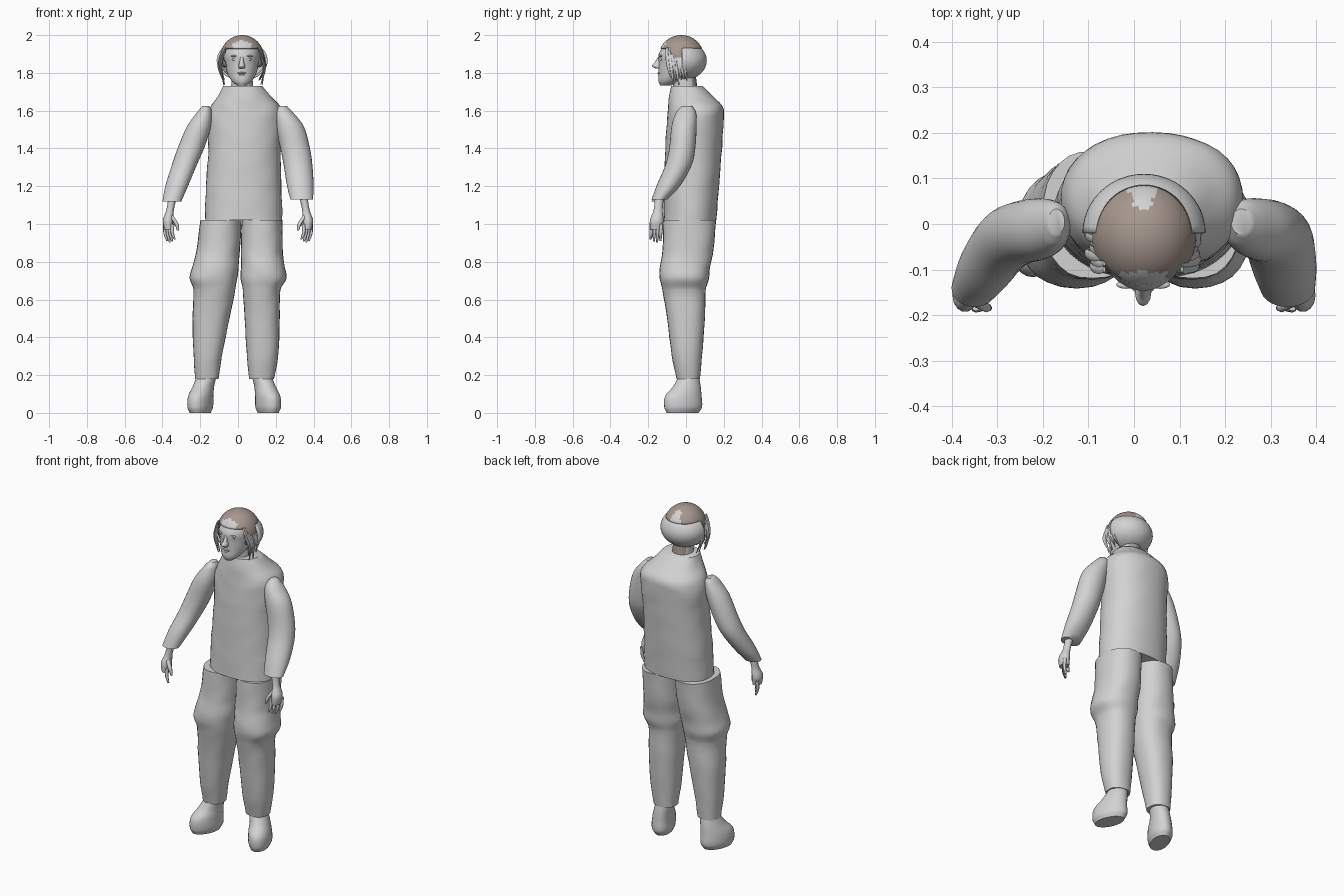
import bpy, bmesh, math, random
from mathutils import Vector, Matrix

cube = bpy.data.objects.get("Cube")
if cube:
    bpy.data.objects.remove(cube, do_unlink=True)
random.seed(4)
parts = []


def material(name, rgb):
    mat = bpy.data.materials.new(name)
    mat.use_nodes = True
    color = (*rgb, 1)
    mat.diffuse_color = color
    mat.node_tree.nodes["Principled BSDF"].inputs["Base Color"].default_value = color
    return mat


GREY = material("plain_grey", (.65, .65, .65))
BROWN = material("hair_brown", (.38, .31, .27))


def finish(name, bm, mats=(GREY,)):
    """Turn a bmesh into a named object."""
    bmesh.ops.recalc_face_normals(bm, faces=bm.faces[:])
    mesh = bpy.data.meshes.new(name)
    bm.to_mesh(mesh)
    bm.free()
    for mat in mats:
        mesh.materials.append(mat)
    obj = bpy.data.objects.new(name, mesh)
    bpy.context.collection.objects.link(obj)
    parts.append(obj)
    return obj


def smooth_stations(stations, steps):
    """Cubic interpolation of (x, y, z, rx, ry) stations along z."""
    pts = [Vector(s) for s in stations]
    last = len(pts) - 1

    def slope(i):
        a, b = pts[max(i - 1, 0)], pts[min(i + 1, last)]
        return (b - a) / (b[2] - a[2])

    out = []
    for i in range(last):
        p, q = pts[i], pts[i + 1]
        h = q[2] - p[2]
        for k in range(steps):
            t = k / steps
            s = t * t * (3 - 2 * t)
            out.append(p * (1 - s) + q * s + slope(i) * h * t * (1 - t) ** 2
                       - slope(i + 1) * h * t * t * (1 - t))
    return out + [pts[last]]


def loft(name, stations, sides=28, steps=4, power=2, turn=0, fold=0, mats=(GREY,)):
    """Skin horizontal superelliptic rings; fold adds soft cloth wrinkles."""
    bm = bmesh.new()
    rings = []
    for x, y, z, rx, ry in smooth_stations(stations, steps):
        ring = []
        for i in range(sides):
            a = math.tau * i / sides
            c, s = math.cos(a), math.sin(a)
            w = 1 + fold * math.sin(z * 45 + 2 * math.sin(3 * a)) * math.cos(2 * a + z * 9)
            dx = rx * w * math.copysign(abs(c) ** (2 / power), c)
            dy = ry * w * math.copysign(abs(s) ** (2 / power), s)
            ct, st = math.cos(turn), math.sin(turn)
            ring.append(bm.verts.new((x + dx * ct - dy * st, y + dx * st + dy * ct, z)))
        rings.append(ring)
    for low, high in zip(rings, rings[1:]):
        for i in range(sides):
            j = (i + 1) % sides
            bm.faces.new((low[i], low[j], high[j], high[i]))
    bm.faces.new(rings[0])
    bm.faces.new(rings[-1])
    return finish(name, bm, mats)


def ellipsoid(name, center, radii, keep=None, mats=(GREY,), segments=16):
    """Scaled sphere, optionally trimmed to the faces that pass a rule."""
    bm = bmesh.new()
    matrix = Matrix.Translation(center) @ Matrix.Diagonal((*radii, 1))
    bmesh.ops.create_uvsphere(bm, u_segments=segments, v_segments=segments // 2,
                              radius=1, matrix=matrix)
    if keep:
        gone = [f for f in bm.faces if not keep(f.calc_center_median())]
        bmesh.ops.delete(bm, geom=gone, context='FACES')
    return finish(name, bm, mats)


def paint(obj, rule):
    for face in obj.data.polygons:
        face.material_index = int(rule(face.center))


def thicken(obj, amount):
    mod = obj.modifiers.new("thickness", 'SOLIDIFY')
    mod.thickness = amount


# Jacket body with sloping shoulders and a flat collar
loft("torso", [(.03, .02, 1.02, .205, .14), (.03, .03, 1.2, .2, .145),
               (.035, .04, 1.4, .192, .15), (.04, .05, 1.56, .2, .15),
               (.04, .05, 1.62, .185, .145), (.035, .03, 1.67, .145, .12),
               (.025, .005, 1.73, .105, .085)], sides=40, power=2.2, fold=.012)

# Trouser legs with a baggy knee
loft("right_trouser", [(-.165, .012, .18, .062, .062), (-.16, .005, .3, .075, .08),
                       (-.143, 0, .5, .098, .1), (-.125, -.01, .65, .111, .115),
                       (-.13, -.01, .71, .125, .13), (-.12, -.005, .77, .123, .133),
                       (-.105, .01, .86, .115, .135), (-.09, .02, 1.02, .11, .14)],
     power=2.3, fold=.012)
loft("left_trouser", [(.125, .012, .18, .066, .062), (.13, .005, .3, .083, .08),
                      (.128, 0, .5, .093, .1), (.125, -.01, .65, .1, .115),
                      (.135, -.01, .71, .121, .13), (.132, -.005, .77, .116, .133),
                      (.126, .01, .86, .111, .135), (.128, .02, 1.02, .108, .14)],
     power=2.3, fold=.012)

# Rounded shoes turned outward
for name, side, ankle in (("right_shoe", -1, -.165), ("left_shoe", 1, .125)):
    out = ankle + side * .035
    loft(name, [(out, -.018, 0, .05, .088), (out, -.015, .03, .062, .104),
                (out - side * .003, -.014, .09, .061, .1),
                (ankle + side * .018, .005, .14, .054, .075),
                (ankle, .015, .2, .052, .053), (ankle, .015, .23, .048, .048)],
         turn=side * .35)

# Sleeves bending forward at the elbow
loft("right_sleeve", [(-.35, -.14, 1.12, .05, .042), (-.325, -.095, 1.2, .06, .062),
                      (-.285, -.04, 1.31, .066, .07), (-.25, -.02, 1.4, .07, .069),
                      (-.205, -.01, 1.52, .063, .066), (-.175, 0, 1.6, .035, .048),
                      (-.17, .005, 1.625, .018, .028)])
loft("left_sleeve", [(.337, -.14, 1.13, .06, .042), (.33, -.095, 1.2, .07, .062),
                     (.318, -.04, 1.31, .076, .07), (.303, -.02, 1.4, .078, .069),
                     (.273, -.01, 1.52, .074, .066), (.243, 0, 1.59, .049, .053),
                     (.235, .005, 1.625, .022, .028)])

# Hands: wrist and palm, four fingers and a thumb
for name, side, wrist in (("right", -1, .345), ("left", 1, .345)):
    loft(name + "_palm", [(side * .367, -.158, .97, .024, .032),
                          (side * .37, -.155, 1.02, .028, .037),
                          (side * .36, -.148, 1.07, .02, .025),
                          (side * wrist, -.14, 1.15, .022, .024)], sides=14)
    for i in range(4):
        x, y = side * (.386 - .013 * i), -.13 - .017 * i
        tip = .915 - .012 * math.sin(i + .5)
        loft(f"{name}_finger_{i + 1}", [(x - side * .012, y - .006, tip, .005, .005),
                                        (x, y - .004, .95, .009, .009),
                                        (x, y, 1, .01, .01)], sides=8)
    loft(name + "_thumb", [(side * .317, -.184, .965, .006, .006),
                           (side * .326, -.182, 1, .011, .011),
                           (side * .355, -.165, 1.045, .012, .012)], sides=8)

# Neck with hair at the nape
neck = loft("neck", [(.022, 0, 1.69, .062, .066), (.022, -.005, 1.76, .056, .06),
                     (.022, -.01, 1.83, .06, .06)], mats=(GREY, BROWN))
paint(neck, lambda c: c.y > .03)

# Head and facial features
MID = .02
loft("head", [(MID, -.108, 1.733, .025, .028), (MID, -.09, 1.755, .052, .056),
              (MID, -.055, 1.8, .078, .09), (MID, -.035, 1.85, .09, .11),
              (MID, -.032, 1.9, .095, .112), (MID, -.025, 1.95, .078, .085),
              (MID, -.02, 1.98, .04, .045)], sides=32)
loft("nose", [(MID, -.143, 1.822, .014, .018), (MID, -.15, 1.836, .018, .03),
              (MID, -.146, 1.855, .012, .02), (MID, -.138, 1.885, .008, .01)], sides=12)
ellipsoid("upper_lip", (MID, -.142, 1.799), (.024, .01, .005))
ellipsoid("lower_lip", (MID, -.137, 1.789), (.02, .012, .006))
for name, side in (("right", -1), ("left", 1)):
    ellipsoid(name + "_eye", (MID + side * .037, -.13, 1.871), (.014, .008, .007))
    ellipsoid(name + "_brow", (MID + side * .037, -.133, 1.889), (.022, .009, .005))
    ellipsoid(name + "_ear", (MID + side * .092, -.03, 1.86), (.012, .022, .032))


# Brown hair over the crown, with grey partings front and back
def hair_area(c):
    sideburn = abs(c.x - MID) > .07 and -.085 < c.y < -.015 and c.z > 1.835
    return c.z > 1.925 or sideburn


def is_brown(c):
    off = abs(c.x - MID)
    rear_part = c.y > .035 and off < .03 + .01 * math.sin(c.y * 90)
    fringe = c.y < -.085 and off < .05 and c.z < 1.975 - off * .4
    return not (rear_part or fringe)


hair = ellipsoid("hair", (.022, -.025, 1.885), (.115, .12, .115), hair_area,
                 (BROWN, GREY), 64)
paint(hair, lambda c: not is_brown(c))
thicken(hair, .006)

# Open shell around the back of the skull
shell = ellipsoid("back_hair_shell", (.022, -.02, 1.865), (.135, .13, .105),
                  lambda c: c.y > -.02, segments=48)
thicken(shell, .012)

# Loose locks beside the face
for side in (-1, 1):
    for i in range(7):
        y = -.1 + .014 * i
        top = MID + side * (.096 + .002 * i)
        bulge = MID + side * random.uniform(.108, .124)
        end = random.uniform(1.73, 1.79)
        loft(f"lock_{'left' if side > 0 else 'right'}_{i + 1}",
             [(MID + side * random.uniform(.085, .11), y + .02, end, .002, .003),
              (bulge, y + .008, 1.83, .006, .01),
              (top, y, 1.9, .005, .01), (MID + side * .085, y, 1.935, .003, .006)],
             sides=7)

# Smooth shading that keeps hems and collar crisp
bpy.ops.object.select_all(action='DESELECT')
for obj in parts:
    obj.select_set(True)
bpy.context.view_layer.objects.active = parts[0]
bpy.ops.object.shade_smooth_by_angle(angle=math.radians(50))
